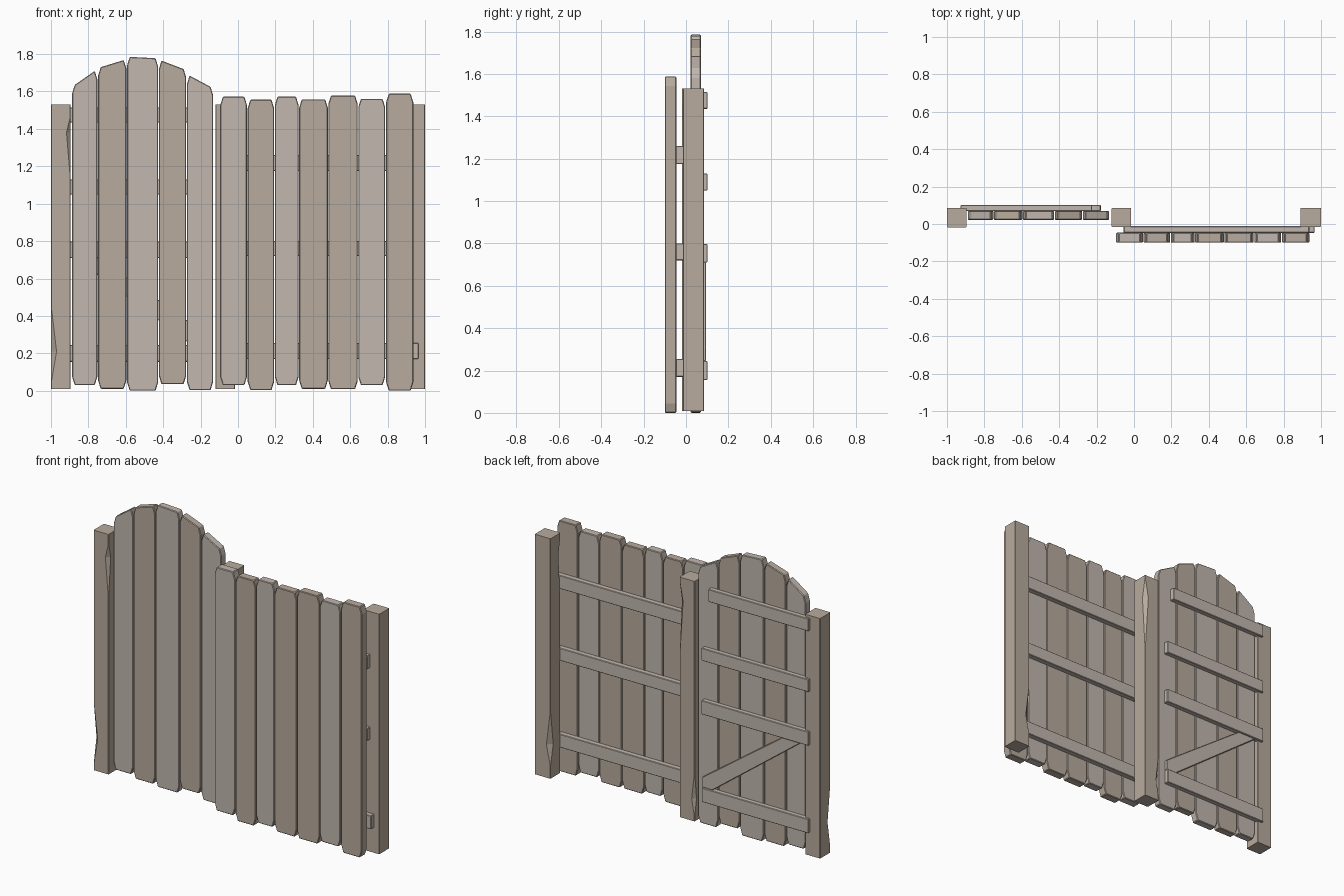
import bpy, bmesh, math

if "Cube" in bpy.data.objects:
    bpy.data.objects.remove(bpy.data.objects["Cube"])


def material(name, rgb):
    m = bpy.data.materials.new(name)
    m.diffuse_color = (*rgb, 1)
    m.use_nodes = True
    m.node_tree.nodes["Principled BSDF"].inputs["Base Color"].default_value = m.diffuse_color
    return m


DARK = material("wood_brown", (0.48, 0.41, 0.34))
LIGHT = material("wood_grey", (0.54, 0.48, 0.43))


def finish(name, bm, mat, bevel=0):
    bmesh.ops.recalc_face_normals(bm, faces=bm.faces)
    me = bpy.data.meshes.new(name)
    bm.to_mesh(me)
    bm.free()
    me.materials.append(mat)
    ob = bpy.data.objects.new(name, me)
    bpy.context.collection.objects.link(ob)
    if bevel:
        mod = ob.modifiers.new("worn_edges", 'BEVEL')
        mod.width, mod.segments = bevel, 1
    return ob


def slab(name, outline, y0, y1, mat, bevel=0.004):
    """Extrude an (x, z) outline from y0 to y1."""
    bm = bmesh.new()
    face = bm.faces.new([bm.verts.new((x, y0, z)) for x, z in outline])
    ext = bmesh.ops.extrude_face_region(bm, geom=[face])
    verts = [g for g in ext["geom"] if isinstance(g, bmesh.types.BMVert)]
    bmesh.ops.translate(bm, verts=verts, vec=(0, y1 - y0, 0))
    return finish(name, bm, mat, bevel)


def board(name, x0, x1, bottom, top_l, top_r, y0, y1, mat):
    """Plank with clipped corners at both ends."""
    c, h = 0.014, 0.045
    outline = [(x0 + c, bottom), (x1 - c, bottom), (x1, bottom + h), (x1, top_r - h),
               (x1 - c, top_r), (x0 + c, top_l), (x0, top_l - h), (x0, bottom + h)]
    return slab(name, outline, y0, y1, mat)


def post(name, x0, x1, y0, y1, chips):
    """Square post; chips = (corner, z low, z peak, z high, depth)."""
    zs = {0.01, 1.53}
    for c in chips:
        zs.update(c[1:4])

    def depth(k, z):
        d = 0.003
        for corner, lo, mid, hi, amount in chips:
            if corner == k and lo < z < hi:
                t = (z - lo) / (mid - lo) if z <= mid else (hi - z) / (hi - mid)
                d = max(d, amount * t)
        return d

    bm = bmesh.new()
    rings = []
    for z in sorted(zs):
        a, b, c, d = [depth(k, z) for k in range(4)]
        pts = [(x0, y0 + a), (x0 + a, y0), (x1 - b, y0), (x1, y0 + b),
               (x1, y1 - c), (x1 - c, y1), (x0 + d, y1), (x0, y1 - d)]
        rings.append([bm.verts.new((x, y, z)) for x, y in pts])
    for lo, hi in zip(rings, rings[1:]):
        for i in range(8):
            j = (i + 1) % 8
            bm.faces.new((lo[i], lo[j], hi[j], hi[i]))
    bm.faces.new(rings[0])
    bm.faces.new(rings[-1])
    return finish(name, bm, DARK)


# Three chipped posts
post("left_post", -1.0, -0.895, -0.018, 0.086,
     [(1, 1.15, 1.38, 1.46, 0.022), (0, 0.05, 0.21, 0.44, 0.03)])
post("middle_post", -0.12, -0.015, -0.015, 0.086,
     [(2, 1.05, 1.38, 1.5, 0.025), (3, 0.05, 0.15, 0.3, 0.02)])
post("right_post", 0.89, 1.0, -0.015, 0.086,
     [(0, 1.1, 1.4, 1.5, 0.022), (3, 0.1, 0.22, 0.42, 0.028)])

# Arched gate boards: x0, x1, bottom, top left, top right
GATE = [(-0.887, -0.752, 0.03, 1.635, 1.71), (-0.748, -0.597, 0.01, 1.73, 1.768),
        (-0.593, -0.427, 0.0, 1.785, 1.778), (-0.423, -0.277, 0.035, 1.765, 1.72),
        (-0.273, -0.133, 0.003, 1.685, 1.625)]
for i, b in enumerate(GATE):
    board(f"gate_board_{i + 1}", *b, 0.022, 0.07, DARK if i % 2 else LIGHT)

# Fence boards: x0, x1, bottom, top
FENCE = [(-0.095, 0.048, 0.03, 1.572), (0.052, 0.193, 0.003, 1.556),
         (0.197, 0.324, 0.03, 1.572), (0.327, 0.48, 0.01, 1.558),
         (0.483, 0.64, 0.008, 1.578), (0.643, 0.787, 0.03, 1.56),
         (0.792, 0.937, 0.0, 1.588)]
for i, (x0, x1, lo, hi) in enumerate(FENCE):
    board(f"fence_board_{i + 1}", x0, x1, lo, hi, hi, -0.1, -0.046,
          LIGHT if i in (0, 2, 5) else DARK)


def rail(name, x0, x1, z0, z1, y0, y1):
    slab(name, [(x0, z0), (x1, z0), (x1, z1), (x0, z1)], y0, y1, LIGHT, 0.003)


# Rails behind the fence
for i, (z0, z1, x1) in enumerate([(0.17, 0.255, 0.965), (0.72, 0.8, 0.937), (1.175, 1.26, 0.937)]):
    rail(f"fence_rail_{i + 1}", -0.055, x1, z0, z1, -0.047, -0.012)

# Rails behind the gate
for i, (z0, z1, x1) in enumerate([(0.155, 0.245, -0.18), (0.71, 0.798, -0.177),
                                  (1.05, 1.13, -0.178), (1.435, 1.515, -0.225)]):
    rail(f"gate_rail_{i + 1}", -0.928, x1, z0, z1, 0.069, 0.101)

# Diagonal brace between the two lower gate rails
slab("gate_brace", [(-0.18, 0.245), (-0.18, 0.31), (-0.74, 0.71), (-0.87, 0.71), (-0.25, 0.245)],
     0.069, 0.094, LIGHT, 0.003)
